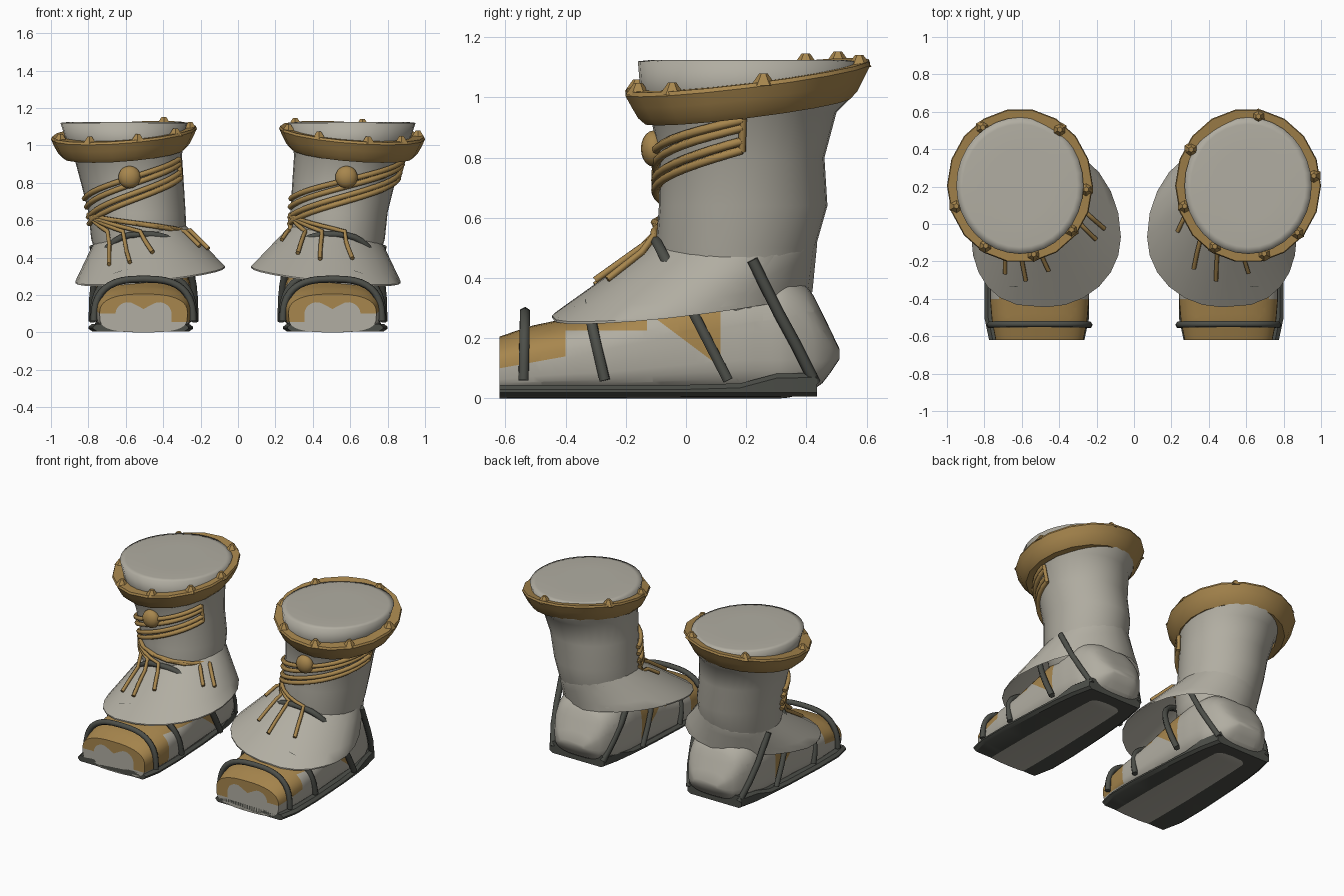
import bpy, bmesh, math
from mathutils import Vector

if "Cube" in bpy.data.objects:
    bpy.data.objects.remove(bpy.data.objects["Cube"])

def material(name, rgb):
    m = bpy.data.materials.new(name)
    m.diffuse_color = (*rgb, 1)
    m.use_nodes = True
    m.node_tree.nodes["Principled BSDF"].inputs["Base Color"].default_value = m.diffuse_color
    return m

GREY = material("pale_grey", (0.44, 0.42, 0.36))
GOLD = material("gold_brown", (0.39, 0.24, 0.075))
DARK = material("dark_rubber", (0.073, 0.077, 0.066))


def finish(name, bm, mats, angle=35):
    bmesh.ops.recalc_face_normals(bm, faces=bm.faces)
    for f in bm.faces:
        f.smooth = True
    me = bpy.data.meshes.new(name)
    bm.to_mesh(me)
    bm.free()
    for m in mats:
        me.materials.append(m)
    me.set_sharp_from_angle(angle=math.radians(angle))
    ob = bpy.data.objects.new(name, me)
    bpy.context.collection.objects.link(ob)
    return ob


def loft(name, rings, mats, closed=False, rule=None, cuts=(), angle=35):
    """Skin point rings, cap the ends or close the loop, cut along colour borders."""
    bm = bmesh.new()
    vs = [[bm.verts.new(p) for p in r] for r in rings]
    n = len(vs[0])
    pairs = list(zip(vs, vs[1:])) + ([(vs[-1], vs[0])] if closed else [])
    for a, b in pairs:
        for i in range(n):
            j = (i + 1) % n
            bm.faces.new((a[i], a[j], b[j], b[i]))
    caps = [] if closed else [bm.faces.new(vs[0]), bm.faces.new(vs[-1])]
    for co, no in cuts:
        geom = [f for f in bm.faces if f not in caps]
        geom += list(bm.edges) + list(bm.verts)
        bmesh.ops.bisect_plane(bm, geom=geom, dist=1e-5, plane_co=co, plane_no=no)
    if rule:
        for f in bm.faces:
            f.material_index = 0 if f in caps else rule(f.calc_center_median())
    return finish(name, bm, mats, angle)


def tube(name, pts, radius, mat):
    cu = bpy.data.curves.new(name, 'CURVE')
    cu.dimensions = '3D'
    cu.bevel_depth = radius
    cu.bevel_resolution = 1
    cu.use_fill_caps = True
    sp = cu.splines.new('POLY')
    sp.points.add(len(pts) - 1)
    for p, q in zip(sp.points, pts):
        p.co = (*q, 1)
    cu.materials.append(mat)
    ob = bpy.data.objects.new(name, cu)
    bpy.context.collection.objects.link(ob)
    return ob


def lerp_table(table, t):
    """Interpolate rows keyed by their first value."""
    for a, b in zip(table, table[1:]):
        if t <= b[0]:
            k = max(0, (t - a[0]) / (b[0] - a[0]))
            return [u + (v - u) * k for u, v in zip(a, b)]
    return table[-1]


def power(v, e):
    return math.copysign(abs(v) ** e, v)


def angles(n):
    return [2 * math.pi * i / n for i in range(n)]

# z, centre x, centre y, radius x, radius y
SHAFT = [(.22, .52, .17, .22, .23), (.40, .52, .16, .235, .245), (.50, .53, .165, .255, .265),
         (.64, .54, .19, .26, .28), (.80, .565, .185, .275, .275), (.95, .59, .19, .29, .31),
         (1.0, .60, .20, .31, .35), (1.12, .61, .205, .34, .365)]
# y, half width, top, bottom
FOOT = [(-.62, .235, .205, .0), (-.52, .255, .24, .0), (-.40, .265, .265, .0), (-.25, .265, .29, .0),
        (-.10, .26, .34, .0), (.05, .255, .39, .0), (.20, .25, .42, .0), (.33, .235, .42, .0),
        (.41, .20, .37, .02), (.46, .165, .27, .055), (.51, .09, .165, .13)]
# y, half width, top
SOLE = [(-.62, .255, .045), (-.50, .28, .045), (-.3, .28, .045), (0, .265, .045), (.18, .25, .05),
        (.30, .235, .082), (.435, .205, .085)]
STUDS = {-1: (124, 53, -3, 197, 239, 282, 321), 1: (81, 149, 8, 197, 240, 284, 318)}
# Gold panel borders on the foot: point and normal
CUTS = [((0, -.4, 0), (0, 1, 0)), ((0, -.13, 0), (0, 1, 0)), ((0, .115, 0), (0, 1, 0)),
        ((0, -.62, .10), (0, -.18, 1)), ((0, 0, .225), (0, 0, 1)), ((0, -.12, .28), (0, .75, 1)),
        ((0, 0, .055), (0, 0, 1))]


def foot_colour(c, s):
    inner = (c.x - s * .505) * s < -.16
    if c.y < -.4:
        return int(c.z > (.055 if inner else .10 + .18 * (c.y + .62)))
    if c.y < -.13:
        return int(c.z > .225)
    return int(c.y < .115 and c.z > .28 - .75 * (c.y + .12))


def foot_ring(s, y, hw, top, bot):
    mid, h = (top + bot) / 2, (top - bot) / 2
    ex = .68 + .1 * min(1, max(0, -y / .4))
    return [(s * .505 + hw * power(math.cos(a), ex), y,
             mid + h * power(math.sin(a), .8 if math.sin(a) > 0 else .5)) for a in angles(40)]


def build_boot(s, side):
    def shaft_pt(th, z, off=0.0):
        z, cx, cy, rx, ry = lerp_table(SHAFT, z)
        return Vector((s * cx + (rx + off) * math.cos(th), cy + (ry + off) * math.sin(th), z))

    def skirt_pt(th, t, lift=0.0):
        c, sn = math.cos(th), math.sin(th)
        x, y = .4 * c, -.07 + (.375 if sn < 0 else .49) * sn
        # The outer side is squarer in front and hugs the leg behind
        if c * s > 0:
            x = .4 * power(c, .7) if sn < 0 else x * (1 - .12 * sn)
        edge = Vector((s * .47 + x, y, .32 + .1 * y - s * .1 * x))
        p = shaft_pt(th, .52 - s * .05 * c).lerp(edge, t)
        p.z += lift
        return p

    def rim_z(x, y):
        return 1.07 + .123 * (y - .2) - .075 * (abs(x) - .61)

    # Leg of the boot with flared, slightly domed top
    rings = [[shaft_pt(a, r[0]) for a in angles(32)] for r in SHAFT]
    for k in (.9, .5):
        rings.append([(s * .61 + .34 * k * math.cos(a), .205 + .365 * k * math.sin(a), 1.124)
                      for a in angles(32)])
    loft(side + "_shaft", rings, [GREY], angle=180)

    # Foot with gold panels, and a toe opening with two humps at the front
    toe = []
    for a in angles(40):
        x = .15 * power(math.cos(a), .65)
        z = .09 + .08 * power(math.sin(a), .8 if math.sin(a) > 0 else .5)
        if math.sin(a) > 0:
            z -= .045 * math.exp(-(x / .05) ** 2)
        toe.append((s * .505 + x, -.62, z))
    rings = [toe] + [foot_ring(s, *lerp_table(FOOT, -.62 + 1.13 * i / 40)) for i in range(41)]
    loft(side + "_foot", rings, [GREY, GOLD], rule=lambda c: foot_colour(c, s), cuts=CUTS)

    # Sole with raised heel
    rings = []
    for y, w, top in SOLE:
        prof = [(-w + .02, .006), (w - .02, .006), (w, .02), (w, top - .015),
                (w - .02, top), (-w + .02, top), (-w, top - .015), (-w, .02)]
        rings.append([(s * .52 + x, y, z) for x, z in prof])
    loft(side + "_sole", rings, [DARK])

    # Ankle skirt, a thin flared sheet
    steps = [i / 4 for i in range(5)]
    rings = [[skirt_pt(a, t) for a in angles(24)] for t in steps]
    rings += [[skirt_pt(a, t, -.008) for a in angles(24)] for t in reversed(steps)]
    loft(side + "_ankle_skirt", rings, [GREY], closed=True)

    # Tilted collar
    prof = [(.32, .34, .0), (.385, .408, .003), (.39, .413, -.01), (.372, .392, -.05),
            (.35, .37, -.09), (.325, .345, -.115), (.28, .29, -.115)]
    rings = []
    for rx, ry, dz in prof:
        ring = []
        for a in angles(18):
            x, y = s * .61 + rx * math.cos(a), .205 + ry * math.sin(a)
            ring.append((x, y, rim_z(x, y) + dz))
        rings.append(ring)
    loft(side + "_collar", rings, [GOLD], closed=True)

    # Low studs on the collar
    for deg in STUDS[s]:
        a = math.radians(deg)
        x, y = s * .61 + .355 * math.cos(a), .205 + .375 * math.sin(a)
        bm = bmesh.new()
        bmesh.ops.create_cone(bm, cap_ends=True, segments=6, radius1=.042, radius2=.014, depth=.04)
        for v in bm.verts:
            v.co += Vector((x, y, rim_z(x, y) + .009))
        finish(side + "_stud", bm, [GOLD], 20)

    # Button on the front
    bm = bmesh.new()
    bmesh.ops.create_uvsphere(bm, u_segments=16, v_segments=10, radius=.06)
    for v in bm.verts:
        v.co = Vector((s * .58 + v.co.x, -.108 + v.co.y * .7, .83 + v.co.z))
    finish(side + "_button", bm, [GOLD])

    # Laces wrapped across the front of the shaft
    end = 165 if s > 0 else 140
    for z0, z1 in ((.58, .825), (.615, .855), (.67, .90), (.715, .925)):
        pts = [shaft_pt(math.radians(-165 + end * i / 16), z0 + (z1 - z0) * i / 16, .012)
               for i in range(17)]
        tube(side + "_lace", pts, .015, GOLD)
    tube(side + "_lace_end", [shaft_pt(math.radians(end - 165), z, .012) for z in (.82, .93)], .013, GOLD)

    # Loose strands running from the lace ends over the skirt
    fans = {-1: ((-128, .6), (-108, .6), (-88, .45), (-32, .5), (-18, .6)),
            1: ((-160, .35), (-130, .55), (-108, .6), (-82, .5))}
    for deg, reach in fans[s]:
        th, a0 = math.radians(deg), math.radians(-164)
        pts = [shaft_pt(a0 + (th - a0) * k / 6, .63 - .015 * k, .012) for k in range(7)]
        pts += [skirt_pt(th + .25 * t, t, .012) for t in (.15, reach * .6, reach)]
        tube(side + "_loose_strand", pts, .012, GOLD)

    # Straps over the foot: half width, bottom y z, top y z
    for w, y0, z0, y1, z1 in ((.265, -.54, .06, -.535, .285), (.27, -.27, .06, -.33, .322),
                              (.275, .14, .06, -.10, .525)):
        pts = []
        for i in range(21):
            t = math.pi * i / 20
            k = max(0, math.sin(t)) ** .75
            pts.append((s * .505 + w * power(math.cos(t), .72), y0 + (y1 - y0) * k, z0 + (z1 - z0) * k))
        tube(side + "_strap", pts, .019, DARK)

    # Heel straps on both sides
    for k in (-1, 1):
        pts = [(s * .515 + k * x, y, z) for x, y, z in
               ((.19, .43, .05), (.225, .37, .17), (.245, .31, .28), (.262, .22, .46))]
        tube(side + "_heel_strap", pts, .019, DARK)


build_boot(-1, "left")
build_boot(1, "right")
